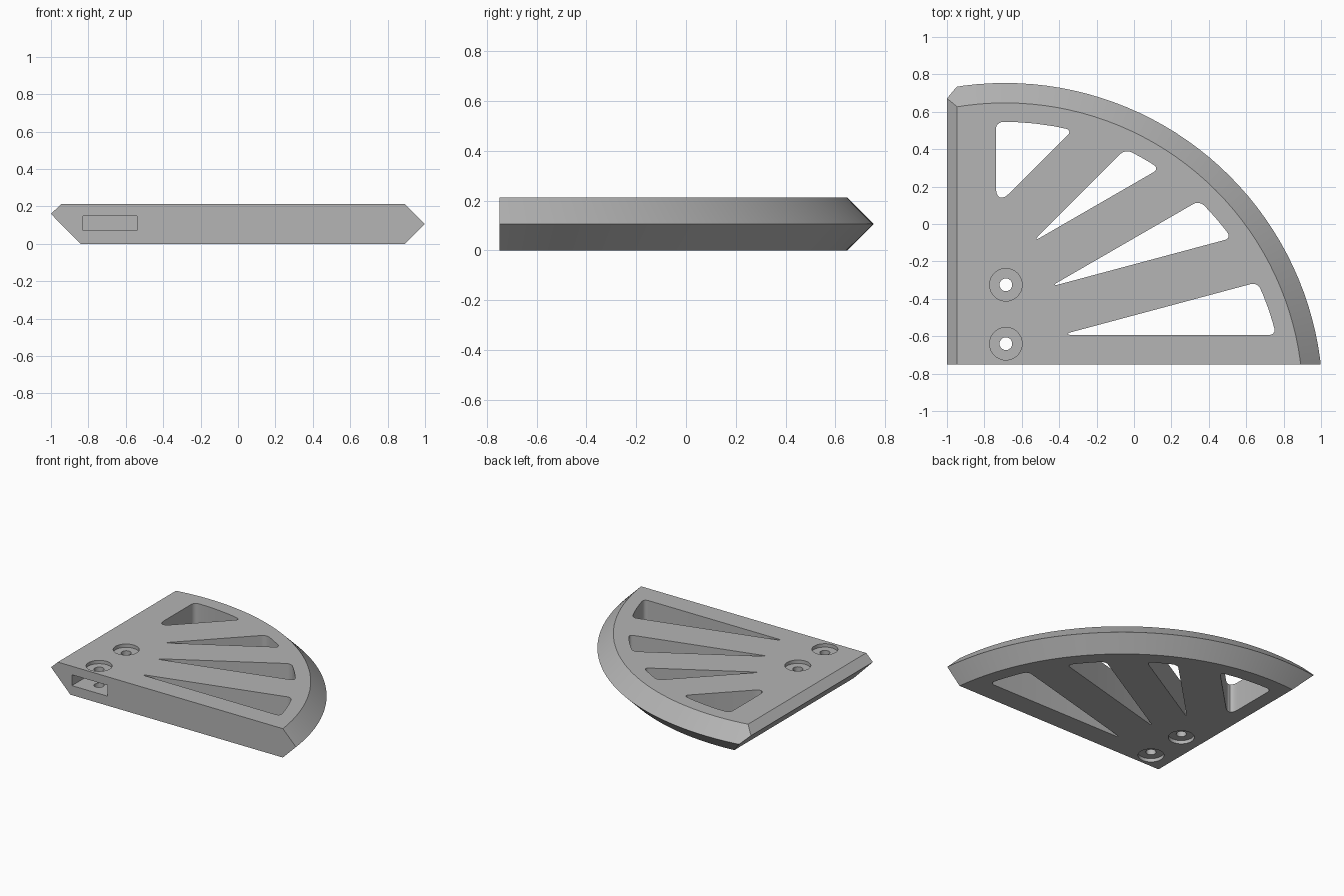
import bpy, bmesh, math
from mathutils import Vector

if "Cube" in bpy.data.objects:
    bpy.data.objects.remove(bpy.data.objects["Cube"], do_unlink=True)

THICK = 0.213
CENTRE = Vector((-0.69, -0.946))     # centre of the curved rim
RIM, WINDOW_RIM = 1.70, 1.492
FRONT = -0.75

grey = bpy.data.materials.new("plain grey")
grey.use_nodes = True
colour = (0.46, 0.46, 0.46, 1)
grey.diffuse_color = colour
grey.node_tree.nodes["Principled BSDF"].inputs["Base Color"].default_value = colour


def make_object(name, bm):
    bmesh.ops.recalc_face_normals(bm, faces=bm.faces)
    mesh = bpy.data.meshes.new(name)
    bm.to_mesh(mesh)
    bm.free()
    mesh.materials.append(grey)
    obj = bpy.data.objects.new(name, mesh)
    bpy.context.collection.objects.link(obj)
    return obj


def extrude(bm, face, vector):
    new = bmesh.ops.extrude_face_region(bm, geom=[face])["geom"]
    bmesh.ops.translate(bm, vec=vector, verts=[v for v in new if isinstance(v, bmesh.types.BMVert)])


def prism(name, points, vector):
    bm = bmesh.new()
    extrude(bm, bm.faces.new([bm.verts.new(p) for p in points]), vector)
    return make_object(name, bm)


def cylinder(name, x, y, radius, low, high):
    points = [(x + radius * math.cos(math.tau * i / 40), y + radius * math.sin(math.tau * i / 40), low)
              for i in range(40)]
    return prism(name, points, (0, 0, high - low))


def boolean(target, cutter, operation="DIFFERENCE"):
    mod = target.modifiers.new("cut", "BOOLEAN")
    mod.operation, mod.solver, mod.object = operation, "EXACT", cutter
    bpy.context.view_layer.objects.active = target
    bpy.ops.object.modifier_apply(modifier=mod.name)
    bpy.data.objects.remove(cutter, do_unlink=True)


def rim_hit(apex, angle):
    """Angle on the window rim where a ray from the apex meets it."""
    ray = Vector((math.cos(angle), math.sin(angle)))
    rel = apex - CENTRE
    b = rel.dot(ray)
    hit = rel + ray * (-b + math.sqrt(b * b - rel.length_squared + WINDOW_RIM ** 2))
    return math.atan2(hit.y, hit.x)


def window(apex, low, high, tip):
    """Wedge with rounded corners between two rays and the rim."""
    apex = Vector(apex)
    a, b = (rim_hit(apex, math.radians(d)) for d in (low, high))
    arc = [CENTRE + WINDOW_RIM * Vector((math.cos(t), math.sin(t)))
           for t in (a + (b - a) * i / 4 for i in range(5))]
    bm = bmesh.new()
    verts = [bm.verts.new((p.x, p.y, -0.1)) for p in [apex] + arc]
    bm.faces.new(verts)
    for corners, size in ((verts[:1], tip), ([verts[1], verts[-1]], 0.036)):
        bmesh.ops.bevel(bm, geom=corners, offset=size, segments=6, profile=0.5, affect="VERTICES")
    bm.faces.ensure_lookup_table()
    extrude(bm, bm.faces[0], (0, 0, THICK + 0.2))
    return make_object("window_cutter", bm)


# Disc with a pointed rim
bm = bmesh.new()
SEG = 144
rings = []
for z, r in ((0, RIM - THICK / 2), (THICK / 2, RIM), (THICK, RIM - THICK / 2)):
    rings.append([bm.verts.new((CENTRE.x + r * math.cos(math.tau * i / SEG),
                                CENTRE.y + r * math.sin(math.tau * i / SEG), z)) for i in range(SEG)])
for lower, upper in zip(rings, rings[1:]):
    for i in range(SEG):
        j = (i + 1) % SEG
        bm.faces.new((lower[i], lower[j], upper[j], upper[i]))
bm.faces.new(rings[0])
bm.faces.new(rings[2])
body = make_object("quarter_plate", bm)

# Trim to the quarter, with the slanted side edge
section = [(-0.838, -0.005), (1.2, -0.005), (1.2, 0.3), (-0.855, 0.3), (-1.0, 0.16)]
boolean(body, prism("trim", [(x, FRONT, z) for x, z in section], (0, 2, 0)), "INTERSECT")

# Spoke windows
for spec in (((-0.738, 0.092), 45, 90, 0.1), ((-0.545, -0.098), 30, 45, 0.05),
             ((-0.45, -0.336), 15, 30, 0.05), ((-0.39, -0.593), 0, 15, 0.06)):
    boolean(body, window(*spec))

# Slot in the front face
slot = [(-0.83, 0.07), (-0.54, 0.07), (-0.54, 0.15), (-0.83, 0.15)]
boolean(body, prism("slot_cutter", [(x, FRONT - 0.1, z) for x, z in slot], (0, 0.65, 0)))

# Screw holes, recessed on both faces
for y in (-0.325, -0.64):
    boolean(body, cylinder("hole_cutter", -0.685, y, 0.034, -0.1, 0.4))
    boolean(body, cylinder("recess_cutter", -0.685, y, 0.087, THICK - 0.025, 0.4))
    boolean(body, cylinder("recess_cutter", -0.685, y, 0.087, -0.1, 0.025))

bpy.ops.object.select_all(action="DESELECT")
body.select_set(True)
bpy.context.view_layer.objects.active = body
bpy.ops.object.shade_smooth_by_angle(angle=math.radians(30))
